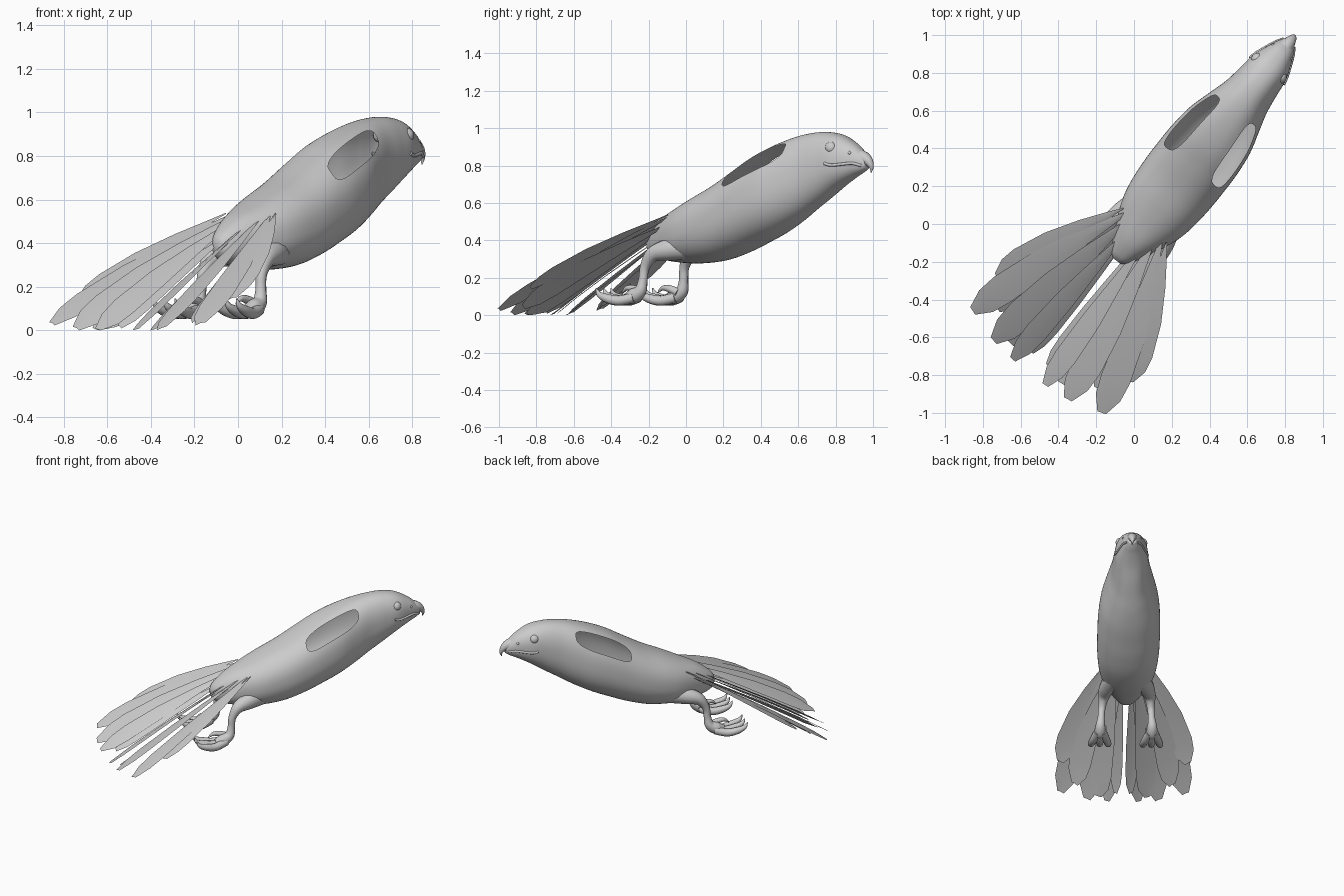
import bpy, bmesh, math
from mathutils import Matrix, Vector

if "Cube" in bpy.data.objects:
    bpy.data.objects.remove(bpy.data.objects["Cube"])

# Local frame: X = bird's right, Y = heading; the bird is turned about z
TURN = math.radians(38.3)
PLACE = Matrix.Translation((0.039, -0.031, 0)) @ Matrix.Rotation(-TURN, 4, 'Z')


def spline(pts, n):
    """Catmull-Rom resampling of tuples."""
    out = []
    for i in range(len(pts) - 1):
        a, b, c, d = (pts[max(i - 1, 0)], pts[i], pts[i + 1], pts[min(i + 2, len(pts) - 1)])
        for k in range(n):
            t = k / n
            out.append(tuple(0.5 * (2 * q + (r - p) * t + (2 * p - 5 * q + 4 * r - s) * t * t
                                    + (3 * q - p - 3 * r + s) * t ** 3)
                             for p, q, r, s in zip(a, b, c, d)))
    out.append(tuple(pts[-1]))
    return out


def add_mesh(name, bm, smooth=True):
    me = bpy.data.meshes.new(name)
    bm.to_mesh(me)
    bm.free()
    for p in me.polygons:
        p.use_smooth = smooth
    ob = bpy.data.objects.new(name, me)
    bpy.context.collection.objects.link(ob)
    ob.matrix_world = PLACE
    return ob


def add_tube(name, paths, n=6):
    """Round tapered tubes; each path point is (x, y, z, radius)."""
    cu = bpy.data.curves.new(name, 'CURVE')
    cu.dimensions = '3D'
    cu.bevel_depth = 1.0
    cu.bevel_resolution = 4
    cu.use_fill_caps = True
    for path in paths:
        pts = spline(path, n)
        sp = cu.splines.new('POLY')
        sp.points.add(len(pts) - 1)
        for q, p in zip(sp.points, pts):
            q.co = (*p[:3], 1)
            q.radius = max(p[3], 0.001)
    ob = bpy.data.objects.new(name, cu)
    bpy.context.collection.objects.link(ob)
    ob.matrix_world = PLACE


# Body stations: distance along heading, top z, bottom z, half width
STATIONS = [(-.21, .42, .36, .025), (-.18, .46, .325, .06), (-.09, .525, .295, .11),
            (.04, .588, .28, .17), (.15, .64, .278, .20), (.29, .705, .293, .215),
            (.43, .785, .333, .218), (.55, .855, .38, .215), (.675, .91, .433, .20),
            (.80, .952, .498, .165), (.90, .973, .56, .137), (1.0, .98, .622, .122),
            (1.10, .965, .688, .108), (1.19, .92, .738, .074), (1.24, .88, .762, .05),
            (1.275, .845, .782, .028)]
TABLE = spline(STATIONS, 8)


def surface(u, ang):
    """Point on the body skin at station u and section angle."""
    i = 0
    while i < len(TABLE) - 2 and TABLE[i + 1][0] < u:
        i += 1
    a, b = TABLE[i], TABLE[i + 1]
    f = min(max((u - a[0]) / (b[0] - a[0]), 0), 1)
    zt, zb, w = (a[k] + (b[k] - a[k]) * f for k in (1, 2, 3))
    c, s = math.cos(ang), math.sin(ang)
    sq = lambda x: math.copysign(abs(x) ** 0.87, x)
    return Vector((w * sq(c), u, (zt + zb) / 2 + (zt - zb) / 2 * sq(s)))


# Body shell with two open wing sockets
HU, HR, HA, HB = .615, .19, math.radians(44), math.radians(19)


def socket(u, ang):
    side = abs(math.cos(ang))
    th = math.atan2(math.sin(ang), side)
    a, b = (u - HU) / HR, (th - HA) / HB
    return (abs(a) ** 3.5 + abs(b) ** 3.5) ** (1 / 3.5), a, b


N = 72
bm = bmesh.new()
param, rings = {}, []
for row in TABLE:
    ring = []
    for j in range(N):
        ang = 2 * math.pi * j / N
        v = bm.verts.new(surface(row[0], ang))
        param[v] = (row[0], ang)
        ring.append(v)
    rings.append(ring)
for r0, r1 in zip(rings, rings[1:]):
    for j in range(N):
        k = (j + 1) % N
        um = (param[r0[j]][0] + param[r1[j]][0]) / 2
        if socket(um, 2 * math.pi * (j + .5) / N)[0] >= 1:
            bm.faces.new((r0[j], r0[k], r1[k], r1[j]))
for v in [v for v in bm.verts if not v.link_faces]:
    bm.verts.remove(v)
for v in bm.verts:  # snap the socket rims to a clean curve
    u, ang = param[v]
    if v.is_boundary and .3 < u < 1:
        f, a, b = socket(u, ang)
        th = HA + HB * b / f
        v.co = surface(HU + HR * a / f, th if math.cos(ang) > 0 else math.pi - th)
bm.faces.new(rings[0])
bm.faces.new(rings[-1])
bmesh.ops.recalc_face_normals(bm, faces=bm.faces)
add_mesh("body", bm)

# Hooked upper beak
add_tube("beak", [[(0, 1.17, .85, .05), (0, 1.245, .842, .038), (0, 1.285, .82, .025),
                   (0, 1.303, .79, .012), (0, 1.300, .762, .002)]])

# Mouth lines following the skin
lips = []
for side in (0, 1):
    line = []
    for u, z in ((1.07, .812), (1.11, .803), (1.17, .808), (1.22, .812), (1.26, .80)):
        best = min((surface(u, math.radians(d / 2)) for d in range(-120, 121)), key=lambda p: abs(p.z - z))
        line.append((best.x * (-1 if side else 1), best.y, best.z, .008))
    lips.append(line)
add_tube("mouth", lips)

# Eyes and nostrils
for name, u, z, r, sink in (("eye", 1.09, .893, .034, .024), ("nostril", 1.2, .868, .01, .006)):
    bm = bmesh.new()
    p = min((surface(u, math.radians(d)) for d in range(0, 80, 2)), key=lambda q: abs(q.z - z))
    for s in (-1, 1):
        bmesh.ops.create_uvsphere(bm, u_segments=20, v_segments=12, radius=r,
                                  matrix=Matrix.Translation((s * (p.x - sink), p.y, p.z)))
    add_mesh(name + "s", bm)

# Legs and feet trailing backward
legs, toes = [], []
for s in (-1, 1):
    legs.append([(s * .09, .12, .365, .07), (s * .135, .02, .35, .058), (s * .16, -.06, .325, .042),
                 (s * .17, -.105, .26, .027), (s * .175, -.115, .19, .025), (s * .18, -.13, .13, .034),
                 (s * .18, -.18, .10, .042), (s * .18, -.23, .09, .025)])
    for d in (-.045, 0, .045):
        x = .18 + d
        toes.append([(s * (.18 + d * .4), -.16, .095, .028), (s * x, -.24, .078, .027),
                     (s * (x + d * .3), -.31, .09, .024), (s * (x + d * .4), -.36, .112, .015),
                     (s * (x + d * .4), -.38, .145, .003)])
    toes.append([(s * .16, -.14, .12, .024), (s * .155, -.19, .14, .02),
                 (s * .155, -.24, .145, .013), (s * .155, -.275, .12, .003)])
add_tube("legs", legs)
add_tube("toes", toes)

# Tail feathers: tip y, tip x, root y, root x, width, roll, lift
FEATHERS = [(-.67, .445, .03, .145, .15, .3, .0), (-.89, .435, .05, .105, .16, .3, -.005),
            (-.80, .34, .0, .11, .15, .5, -.035), (-.945, .25, .02, .08, .16, .4, .0),
            (-.90, .17, -.03, .07, .14, .55, -.03), (-.96, .11, -.03, .05, .12, .45, .0),
            (-.87, .055, -.08, .03, .08, .5, -.03)]
SHAPE = [(0, .04), (.12, .26), (.3, .55), (.55, .88), (.8, 1.0), (.91, .85), (1, .3)]
bm = bmesh.new()
for ty, tx, ry, rx, w, roll, lift in FEATHERS:
    for s in (-1, 1):
        along = Vector((tx - rx, ty - ry))
        out = Vector((-along.y, along.x)).normalized()
        prev = None
        for t, k in SHAPE:
            row = []
            for e in (-1, 0, 1):
                p = Vector((rx, ry)) + along * t + out * (e * k * w / 2)
                bow = .05 * math.sin(math.pi * t) * tx
                z = .52 + .5 * (ry + along.y * t) - .04 * t ** 3 + lift
                z += roll * e * k * w / 2 + (.004 if e == 0 else 0)
                row.append(bm.verts.new((s * (p.x + bow), p.y, max(z, 0))))
            if prev:
                for j in (0, 1):
                    bm.faces.new((prev[j], prev[j + 1], row[j + 1], row[j]))
            prev = row
for f in bm.faces:
    f.normal_update()
    if f.normal.z < 0:
        f.normal_flip()
add_mesh("tail_feathers", bm)
